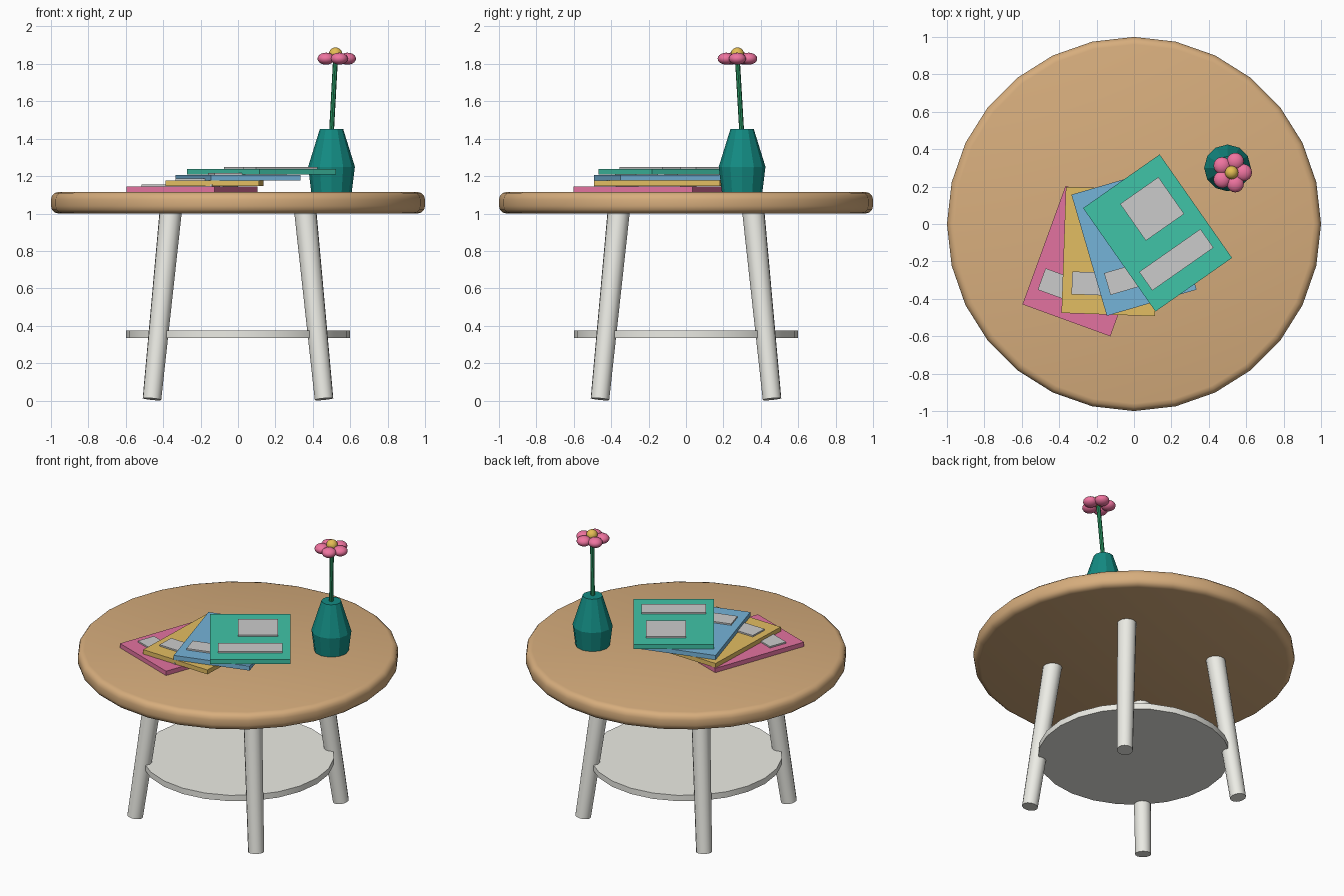
import bpy, bmesh, math
from mathutils import Vector, Matrix

if "Cube" in bpy.data.objects:
    bpy.data.objects.remove(bpy.data.objects["Cube"])


def material(name, rgb):
    m = bpy.data.materials.new(name)
    # picked as display values, stored linear
    m.diffuse_color = (*[(c / 255) ** 2.2 for c in rgb], 1)
    m.use_nodes = True
    m.node_tree.nodes["Principled BSDF"].inputs["Base Color"].default_value = m.diffuse_color
    return m


wood = material("wood", (214, 172, 124))
white = material("white_paint", (235, 235, 228))
teal = material("teal_glaze", (26, 138, 130))
green = material("stem_green", (46, 150, 100))
petal_pink = material("petal_pink", (238, 115, 158))
gold = material("pollen_gold", (228, 188, 85))


def finish(name, mat=None, smooth=None):
    o = bpy.context.object
    o.name = name
    if mat:
        o.data.materials.append(mat)
    if smooth:
        bpy.ops.object.shade_smooth_by_angle(angle=math.radians(smooth))
    return o


def rod(name, a, b, r1, r2, sides, mat, smooth=35):
    """Tapered cylinder from point a (radius r1) to point b (radius r2)."""
    a, b = Vector(a), Vector(b)
    d = b - a
    bpy.ops.mesh.primitive_cone_add(
        vertices=sides, radius1=r1, radius2=r2, depth=d.length,
        location=(a + b) / 2, rotation=d.to_track_quat('Z', 'Y').to_euler())
    return finish(name, mat, smooth)


def ball(name, loc, scale, mat):
    bpy.ops.mesh.primitive_uv_sphere_add(segments=16, ring_count=10, radius=1, location=loc)
    bpy.context.object.scale = scale
    return finish(name, mat, 60)


# Round top with a softened rim
top = rod("table_top", (0, 0, 1.0), (0, 0, 1.115), 1, 1, 28, wood, None)
bev = top.modifiers.new("rim", 'BEVEL')
bev.width, bev.segments, bev.limit_method, bev.angle_limit = 0.04, 3, 'ANGLE', math.radians(50)
bpy.ops.object.modifier_apply(modifier="rim")
bpy.ops.object.shade_smooth_by_angle(angle=math.radians(35))

# Four splayed legs and the lower shelf
for side, sx in (("left", -1), ("right", 1)):
    for end, sy in (("front", -1), ("back", 1)):
        rod(f"{end}_{side}_leg", (sx * 0.46, sy * 0.46, 0.008),
            (sx * 0.358, sy * 0.358, 1.03), 0.05, 0.06, 14, white)
rod("lower_shelf", (0, 0, 0.335), (0, 0, 0.375), 0.6, 0.6, 24, white)


# Magazines: cover slab with raised picture and caption panels
def magazine(name, mat, x, y, z, deg):
    place = Matrix.Translation((x, y, z)) @ Matrix.Rotation(math.radians(deg), 4, 'Z')
    for part, size, pos, m in (
            ("cover", (0.5, 0.675, 0.03), (0, 0, 0.015), mat),
            ("picture", (0.25, 0.24, 0.012), (0.05, 0.122, 0.034), None),
            ("caption", (0.4, 0.122, 0.012), (0, -0.175, 0.034), None)):
        bpy.ops.mesh.primitive_cube_add(size=1)
        o = finish(f"{name}_magazine_{part}", m)
        o.data.transform(Matrix.Translation(pos) @ Matrix.Diagonal((*size, 1)))
        o.matrix_world = place


magazine("pink", material("pink_cover", (226, 114, 158)), -0.246, -0.198, 1.115, -20)
magazine("yellow", material("yellow_cover", (226, 188, 98)), -0.126, -0.147, 1.146, -2)
magazine("blue", material("blue_cover", (116, 178, 216)), 0, -0.097, 1.177, 16.3)
magazine("green", material("green_cover", (66, 194, 166)), 0.126, -0.048, 1.208, 35)

# Faceted vase from a three-point profile
SIDES = 12
bm = bmesh.new()
rings = [[bm.verts.new((r * math.cos(2 * math.pi * i / SIDES), r * math.sin(2 * math.pi * i / SIDES), z))
          for i in range(SIDES)] for r, z in ((0.108, 1.113), (0.125, 1.25), (0.062, 1.453))]
for lo, hi in zip(rings, rings[1:]):
    for i in range(SIDES):
        j = (i + 1) % SIDES
        bm.faces.new((lo[i], lo[j], hi[j], hi[i]))
bm.faces.new(rings[0][::-1])
bm.faces.new(rings[-1])
mesh = bpy.data.meshes.new("vase")
bm.to_mesh(mesh)
bm.free()
vase = bpy.data.objects.new("vase", mesh)
vase.location = (0.5, 0.3, 0)
mesh.materials.append(teal)
bpy.context.collection.objects.link(vase)

# Flower: leaning stem, five petals, round centre
rod("flower_stem", (0.498, 0.3, 1.40), (0.522, 0.274, 1.84), 0.013, 0.013, 8, green)
for k in range(5):
    a = 2 * math.pi * k / 5
    p = ball(f"petal_{k + 1}", (0.522 + 0.063 * math.cos(a), 0.275 + 0.063 * math.sin(a), 1.828),
             (0.046, 0.046, 0.032), petal_pink)
ball("flower_centre", (0.522, 0.275, 1.852), (0.036, 0.036, 0.036), gold)
